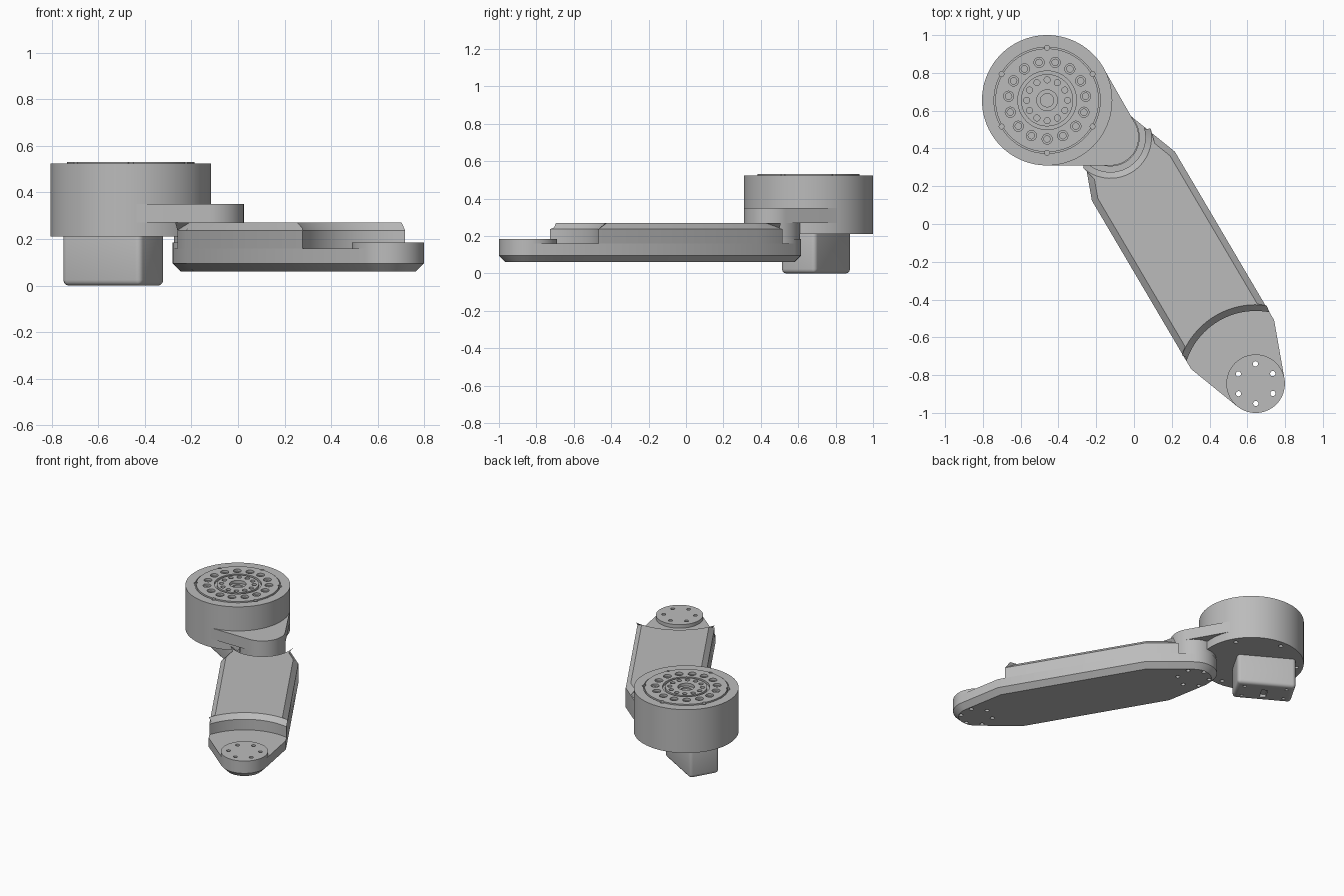
import bpy
import bmesh
from math import cos, sin, radians, acos, atan2, hypot, degrees
from mathutils import Matrix
from mathutils.geometry import convex_hull_2d

if "Cube" in bpy.data.objects:
    bpy.data.objects.remove(bpy.data.objects["Cube"])

metal = bpy.data.materials.new("plain grey metal")
metal.use_nodes = True
GREY = (0.5, 0.5, 0.5, 1)
metal.diffuse_color = GREY
metal.node_tree.nodes["Principled BSDF"].inputs["Base Color"].default_value = GREY

DRUM = (-0.46, 0.655)
PIVOT = (-0.125, 0.46)
DRUM_R, END_R = 0.345, 0.155
LENGTH, HALF_WIDTH, CORNER = 1.515, 0.255, 0.24
ARM_TURN = -59.5


def arc(c, r, a0=0, a1=360, n=72):
    """Points on an arc; a full circle omits its repeated end point."""
    last = n if a1 - a0 == 360 else n + 1
    angles = [radians(a0 + (a1 - a0) * i / n) for i in range(last)]
    return [(c[0] + r * cos(a), c[1] + r * sin(a)) for a in angles]


def hull(points):
    return [points[i] for i in convex_hull_2d(points)]


def finish(name, bm, place=(0, 0), turn=0):
    bmesh.ops.recalc_face_normals(bm, faces=bm.faces[:])
    mesh = bpy.data.meshes.new(name)
    bm.to_mesh(mesh)
    bm.free()
    mesh.materials.append(metal)
    obj = bpy.data.objects.new(name, mesh)
    bpy.context.collection.objects.link(obj)
    obj.location = (place[0], place[1], 0)
    obj.rotation_euler.z = radians(turn)
    return obj


def add_prism(bm, points, z0, z1):
    base = bm.faces.new([bm.verts.new((x, y, z0)) for x, y in points])
    top = bmesh.ops.extrude_face_region(bm, geom=[base], use_keep_orig=True)["geom"]
    moved = [v for v in top if isinstance(v, bmesh.types.BMVert)]
    bmesh.ops.translate(bm, verts=moved, vec=(0, 0, z1 - z0))


def prism(name, points, z0, z1, place=(0, 0), turn=0, chamfer_z=None, chamfer=0.033):
    bm = bmesh.new()
    add_prism(bm, points, z0, z1)
    if chamfer_z is not None:
        rim = [e for e in bm.edges if all(abs(v.co.z - chamfer_z) < 1e-4 for v in e.verts)]
        bmesh.ops.bevel(bm, geom=rim, offset=chamfer, segments=1, affect='EDGES')
    return finish(name, bm, place, turn)


def activate(obj):
    bpy.ops.object.select_all(action='DESELECT')
    obj.select_set(True)
    bpy.context.view_layer.objects.active = obj


def cut(obj, shapes, z0, z1):
    """Subtract a set of separate prisms given in the object's own frame."""
    bm = bmesh.new()
    for points in shapes:
        add_prism(bm, points, z0, z1)
    cutter = finish("hole_cutter", bm, obj.location[:2], degrees(obj.rotation_euler.z))
    cutter.hide_render = True
    mod = obj.modifiers.new("holes", 'BOOLEAN')
    mod.operation, mod.solver, mod.object = 'DIFFERENCE', 'EXACT', cutter
    activate(obj)
    bpy.ops.object.modifier_apply(modifier=mod.name)
    bpy.data.objects.remove(cutter)


def hole_ring(c, ring_r, count, hole_r, start=0):
    centres = arc(c, ring_r, start, start + 360, count)
    return [arc(p, hole_r, n=16) for p in centres]


# Motor drum: turned profile with face grooves and a centre boss
profile = [(0, 0.21), (DRUM_R, 0.21), (DRUM_R, 0.525), (0.281, 0.525), (0.281, 0.517),
           (0.274, 0.517), (0.274, 0.531), (0.155, 0.531), (0.155, 0.515), (0.138, 0.515),
           (0.138, 0.531), (0.055, 0.531), (0.055, 0.51), (0.035, 0.51), (0.035, 0.5), (0, 0.5)]
bm = bmesh.new()
verts = [bm.verts.new((r, 0, z)) for r, z in profile]
edges = [bm.edges.new(pair) for pair in zip(verts, verts[1:])]
bmesh.ops.spin(bm, geom=verts + edges, cent=(0, 0, 0), axis=(0, 0, 1),
               angle=radians(360), steps=96, use_merge=True)
bmesh.ops.remove_doubles(bm, verts=bm.verts[:], dist=1e-4)
drum = finish("motor_drum", bm, DRUM)
cut(drum, hole_ring((0, 0), 0.205, 15, 0.027, -90), 0.515, 0.6)
cut(drum, hole_ring((0, 0), 0.205, 15, 0.017, -90), 0.48, 0.6)
cut(drum, hole_ring((0, 0), 0.108, 12, 0.016), 0.49, 0.6)
cut(drum, hole_ring((0, 0), 0.278, 6, 0.013, 30), 0.49, 0.6)
cut(drum, hole_ring((0, 0), 0.3, 6, 0.014, 30), 0.15, 0.25)

# Connector housing below the drum, softly rounded
bm = bmesh.new()
bmesh.ops.create_cube(bm, size=1, matrix=Matrix.Translation((0, 0, 0.12))
                      @ Matrix.Diagonal((0.39, 0.215, 0.236, 1)))
bmesh.ops.bevel(bm, geom=bm.edges[:], offset=0.024, segments=4, profile=0.5, affect='EDGES')
for v in bm.verts:
    v.co.z -= 0.002
housing = finish("connector_housing", bm, (-0.535, 0.695), -30)
corners = [(sx * 0.14, sy * 0.06) for sx in (-1, 1) for sy in (-1, 1)]
cut(housing, [arc(p, 0.011, n=16) for p in corners], -0.05, 0.04)
cut(housing, [[(-0.02, -0.06), (0.02, -0.06), (0.02, 0.03), (-0.02, 0.03)]], -0.05, 0.02)

# Bracket joining drum and shoulder, with the shoulder column
bracket = hull([(x - PIVOT[0], y - PIVOT[1]) for x, y in arc(DRUM, DRUM_R - 0.001, n=96)]
               + arc((0, 0), 0.15))
prism("shoulder_bracket", bracket, 0.27, 0.35, PIVOT)
prism("shoulder_column", arc((0, 0), 0.15), 0.18, 0.275, PIVOT)

# Lower arm plate with chamfered underside and screw holes at both ends
tail = (LENGTH, 0)
wide = [(u, s * HALF_WIDTH) for u in (CORNER, LENGTH - CORNER) for s in (-1, 1)]
outline = hull(arc((0, 0), END_R) + arc(tail, END_R) + wide)
plate = prism("arm_plate", outline, 0.06, 0.16, PIVOT, ARM_TURN, chamfer_z=0.06, chamfer=0.036)
cut(plate, hole_ring((0, 0), 0.105, 6, 0.014, 30), 0, 0.13)
cut(plate, hole_ring(tail, 0.105, 6, 0.014, 30), 0, 0.3)

# Round pads on both ends of the plate
prism("shoulder_pad", arc((0, 0), END_R), 0.16, 0.185, PIVOT, ARM_TURN)
tail_pad = prism("tail_pad", arc(tail, END_R), 0.16, 0.185, PIVOT, ARM_TURN)
cut(tail_pad, hole_ring(tail, 0.105, 6, 0.014, 30), 0, 0.3)

# Raised arm cover, scooped around each joint, chamfered on top
POCKET_R, SCOOP_R = 0.185, 0.385
tangent = atan2(HALF_WIDTH, CORNER) + acos(END_R / hypot(HALF_WIDTH, CORNER))
tip = degrees(tangent - acos(END_R / POCKET_R))
sweep = degrees(atan2(HALF_WIDTH, (SCOOP_R ** 2 - HALF_WIDTH ** 2) ** 0.5))
cover = (arc((0, 0), POCKET_R, tip, -tip, 28) + [(CORNER, -HALF_WIDTH)]
         + arc(tail, SCOOP_R, 180 + sweep, 180 - sweep, 28) + [(CORNER, HALF_WIDTH)])
prism("arm_cover", cover, 0.16, 0.27, PIVOT, ARM_TURN, chamfer_z=0.27)

# Smooth round walls, keep machined edges crisp
for obj in [o for o in bpy.context.collection.objects if o.type == 'MESH']:
    activate(obj)
    bpy.ops.object.shade_smooth_by_angle(angle=radians(25))
